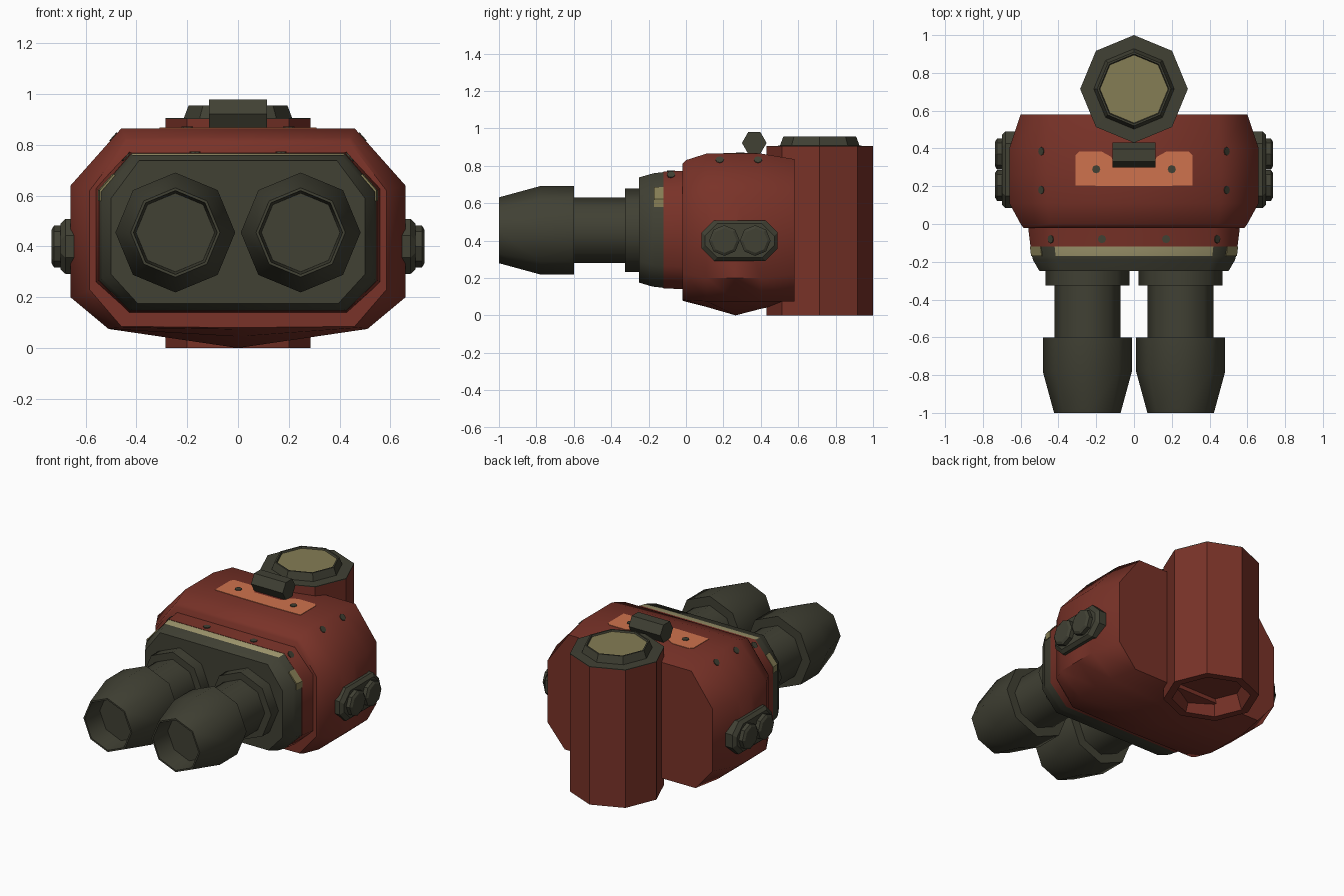
import bpy, bmesh, math
from mathutils import Vector

if "Cube" in bpy.data.objects:
    bpy.data.objects.remove(bpy.data.objects["Cube"])


def material(name, r, g, b):
    m = bpy.data.materials.new(name)
    m.diffuse_color = (r, g, b, 1)
    m.use_nodes = True
    m.node_tree.nodes["Principled BSDF"].inputs["Base Color"].default_value = m.diffuse_color
    return m


RED = material("rust_red", 0.19, 0.032, 0.021)
GREEN = material("dark_olive", 0.052, 0.052, 0.034)
KHAKI = material("khaki", 0.235, 0.205, 0.09)
PALE = material("pale_khaki", 0.36, 0.32, 0.16)
ORANGE = material("worn_orange", 0.62, 0.17, 0.075)


def loft(name, rings, mats, smooth=None, rule=None):
    """Skin equal-sized rings of points, cap both ends."""
    bm = bmesh.new()
    rows = [[bm.verts.new(p) for p in ring] for ring in rings]
    n = len(rows[0])
    for a, b in zip(rows, rows[1:]):
        for i in range(n):
            j = (i + 1) % n
            bm.faces.new((a[i], a[j], b[j], b[i]))
    bm.faces.new(rows[0])
    bm.faces.new(rows[-1])
    bmesh.ops.recalc_face_normals(bm, faces=bm.faces)
    if rule:
        bm.normal_update()
        for f in bm.faces:
            f.material_index = rule(f)
    me = bpy.data.meshes.new(name)
    bm.to_mesh(me)
    bm.free()
    for m in mats:
        me.materials.append(m)
    ob = bpy.data.objects.new(name, me)
    bpy.context.collection.objects.link(ob)
    if smooth:
        bpy.ops.object.select_all(action='DESELECT')
        ob.select_set(True)
        bpy.context.view_layer.objects.active = ob
        bpy.ops.object.shade_smooth_by_angle(angle=math.radians(smooth))
    return ob


def lathe(name, axis, centre, profile, mats, sides=8, smooth=None, rule=None):
    """Polygon rings of (position along axis, radius), a vertex on each axis."""
    axis = Vector(axis)
    u = Vector((1, 0, 0)) if abs(axis.x) < 0.5 else Vector((0, 1, 0))
    v = axis.cross(u).normalized()
    rings = []
    for d, r in profile:
        rings.append([Vector(centre) + axis * d
                      + (u * math.cos(k * math.tau / sides)
                         + v * math.sin(k * math.tau / sides)) * r
                      for k in range(sides)])
    return loft(name, rings, mats, smooth, rule)


def section(y, hw, top, top_hw, hi, lo, bot, bot_hw, keel):
    """Chamfered cross-section with a centre point in the underside."""
    return [(-top_hw, y, top), (top_hw, y, top), (hw, y, hi), (hw, y, lo),
            (bot_hw, y, bot), (0, y, keel), (-bot_hw, y, bot),
            (-hw, y, lo), (-hw, y, hi)]


# Main body, with a shallow keel below
loft("body", [
    section(-0.02, 0.585, 0.81, 0.44, 0.62, 0.23, 0.085, 0.46, 0.08),
    section(0.0, 0.60, 0.83, 0.445, 0.625, 0.22, 0.08, 0.475, 0.073),
    section(0.11, 0.66, 0.865, 0.46, 0.64, 0.20, 0.075, 0.51, 0.045),
    section(0.265, 0.66, 0.865, 0.46, 0.64, 0.20, 0.075, 0.51, 0.0),
    section(0.40, 0.66, 0.865, 0.46, 0.64, 0.20, 0.075, 0.51, 0.035),
    section(0.58, 0.60, 0.835, 0.445, 0.625, 0.22, 0.075, 0.475, 0.073),
], [RED], 50)

# Collar and front plate with a worn upper band
loft("collar", [
    section(0.02, 0.565, 0.775, 0.43, 0.63, 0.26, 0.138, 0.43, 0.138),
    section(-0.12, 0.548, 0.768, 0.42, 0.62, 0.265, 0.145, 0.425, 0.145),
], [RED], 50)
loft("front_plate", [
    section(-0.12, 0.546, 0.766, 0.42, 0.62, 0.265, 0.147, 0.425, 0.147),
    section(-0.17, 0.54, 0.76, 0.415, 0.615, 0.27, 0.153, 0.42, 0.153),
    section(-0.19, 0.535, 0.755, 0.41, 0.61, 0.275, 0.157, 0.415, 0.157),
    section(-0.25, 0.50, 0.738, 0.39, 0.59, 0.29, 0.175, 0.395, 0.175),
], [GREEN, PALE], 50,
    lambda f: int(f.normal.z > 0.9 and f.calc_center_median().y > -0.175))

# Fused pair of worn marks on the roof
half = [(0.10, 0.20), (0.31, 0.205), (0.31, 0.365), (0.29, 0.383),
        (0.17, 0.383), (0.12, 0.355), (0.10, 0.31)]
outline = half + [(-x, y) for x, y in reversed(half)]
loft("roof_patch", [[(x, y, z) for x, y in outline] for z in (0.862, 0.868)],
     [ORANGE])

# Hinge roller on the roof
lathe("hinge_roller", (1, 0, 0), (0, 0.365, 0.922),
      [(-0.115, 0.066), (0.115, 0.066)], [GREEN], sides=6)

# Vertical canister at the back: hollow foot, cap on top
lathe("canister", (0, 0, 1), (0, 0.715, 0),
      [(0.10, 0.20), (0.0, 0.235), (0.0, 0.285), (0.902, 0.285)], [RED])
lathe("canister_cap", (0, 0, 1), (0, 0.715, 0),
      [(0.90, 0.285), (0.906, 0.285), (0.907, 0.213), (0.955, 0.195),
       (0.955, 0.185), (0.945, 0.18)], [GREEN, KHAKI],
      rule=lambda f: int(f.normal.z > 0.9 and 0.94 < f.calc_center_median().z < 0.95
                         and len(f.verts) == 8))

for s, side in ((1, "right"), (-1, "left")):
    # Front barrels with hollow muzzles
    lathe("barrel_" + side, (0, -1, 0), (s * 0.247, 0, 0.455),
          [(0.23, 0.222), (0.325, 0.222), (0.325, 0.175), (0.60, 0.175),
           (0.60, 0.236), (0.78, 0.236), (1.0, 0.176), (1.0, 0.165),
           (0.86, 0.155)], [GREEN], smooth=50)

    # Side lamp housing and its two lamps
    plate = []
    for x, k in ((0.62, 0.0), (0.68, 0.0), (0.70, 0.018)):
        a, b, c = 0.203 - k, 0.108 - k, 0.065
        pts = [(a, b - c), (a - c, b), (c - a, b), (-a, b - c),
               (-a, c - b), (c - a, -b), (a - c, -b), (a, c - b)]
        plate.append([(s * x, 0.287 + y, 0.40 + z) for y, z in pts])
    loft("lamp_housing_" + side, plate, [GREEN])
    for i, y in enumerate((0.205, 0.37)):
        lathe(f"lamp_{side}_{i}", (s, 0, 0), (0, y, 0.40),
              [(0.68, 0.082), (0.725, 0.082), (0.735, 0.066)], [GREEN])

    # Worn mark around the upper corner of the front plate
    mark = []
    for y, d in ((-0.12, 0.0), (-0.17, -0.006)):
        mark.append([(s * (x + d), y, z) for x, z in
                     ((0.495, 0.686), (0.551, 0.622), (0.551, 0.58),
                      (0.54, 0.58), (0.54, 0.615), (0.485, 0.675))])
    loft("corner_mark_" + side, mark, [KHAKI])

    # Rivets on the roof, shoulders and collar
    shoulder = Vector((s * 0.75, 0, 0.66))
    up = Vector((0, 0, 1))
    for i, (x, y, z, n) in enumerate((
            (0.20, 0.29, 0.868, up), (0.49, 0.385, 0.831, shoulder),
            (0.49, 0.18, 0.831, shoulder), (0.17, -0.08, 0.770, up),
            (0.44, -0.08, 0.752, shoulder))):
        lathe(f"rivet_{side}_{i}", n.normalized(), (s * x, y, z),
              [(-0.008, 0.022), (0.004, 0.022)], [GREEN])
